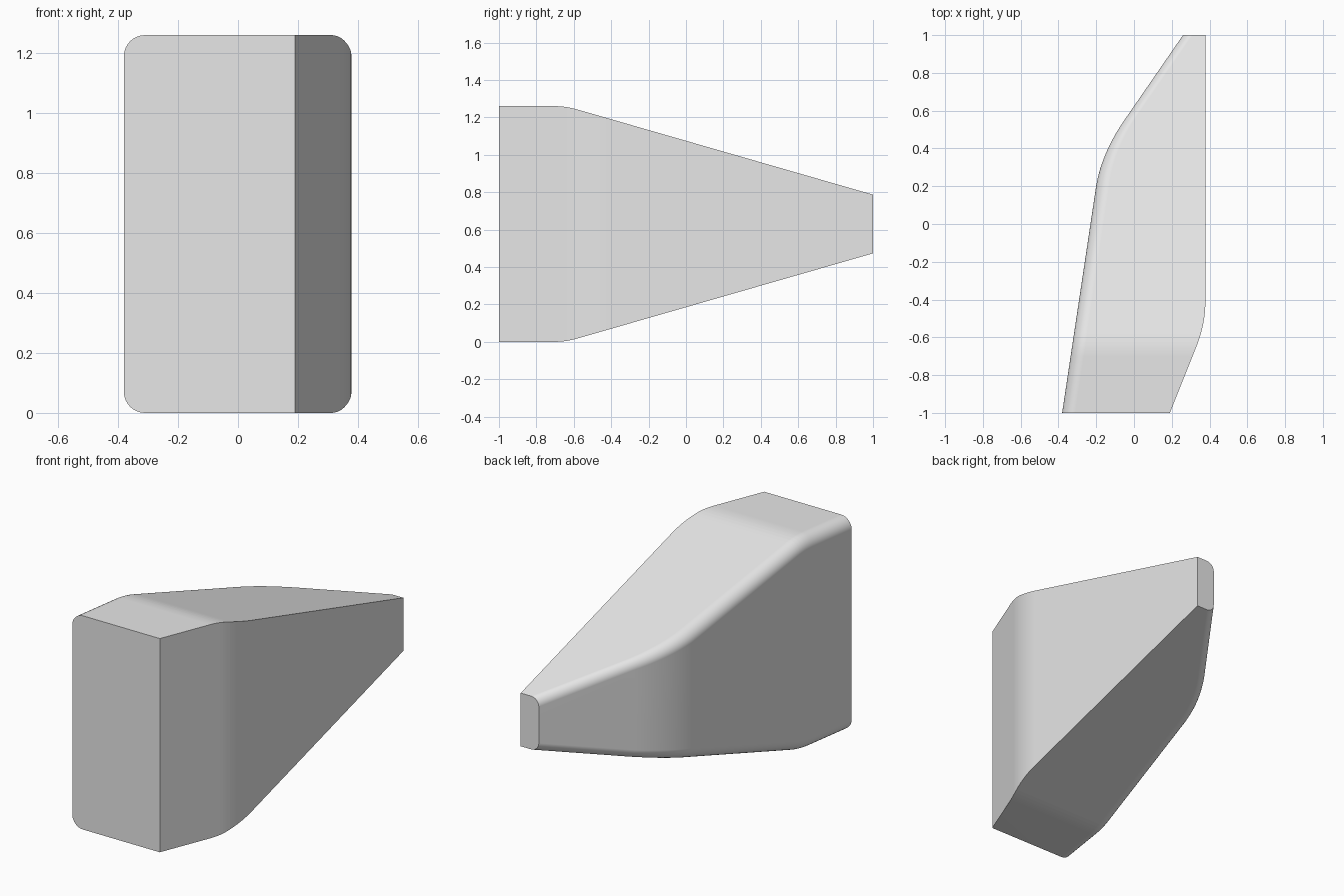
import bpy, bmesh
from math import sin, cos, pi

cube = bpy.data.objects.get("Cube")
if cube:
    bpy.data.objects.remove(cube, do_unlink=True)


def bend(y, corner, value, slope_a, slope_b, half):
    """Two straight runs joined by a soft bend around a corner."""
    d = y - corner
    ramp = 0 if d <= -half else d if d >= half else (d + half) ** 2 / (4 * half)
    return value + slope_a * d + (slope_b - slope_a) * ramp


def bend_stations(corner, half, steps):
    return [corner - half + 2 * half * i / steps for i in range(steps + 1)]


# Plan of each side wall and half height of the body: corner, value, slopes, bend size
RIGHT_WALL = (-0.53, 0.378, 0.4, 0.0, 0.12)
LEFT_WALL = (0.37, -0.175, 0.15, 0.69, 0.18)
HALF_HEIGHT = (-0.643, 0.63, 0.0, -0.288, 0.06)
MID_Z = 0.63
FILLET_STEPS = 8

stations = {-1.0, 1.0}
for wall, steps in ((RIGHT_WALL, 10), (LEFT_WALL, 14), (HALF_HEIGHT, 6)):
    stations.update(round(y, 4) for y in bend_stations(wall[0], wall[4], steps))


def section(y):
    """Cross-section: square edges on one side, rounded edges on the other."""
    left, right, half = (bend(y, *s) for s in (LEFT_WALL, RIGHT_WALL, HALF_HEIGHT))
    radius = 0.07 - bend(y, 0.37, 0.02, 0, 0, 0.18) * min(max((y - 0.19) / 0.36, 0), 1)
    upper = [(right, half)]
    for i in range(FILLET_STEPS + 1):
        a = pi / 2 * i / FILLET_STEPS
        upper.append((left + radius - radius * sin(a), half - radius + radius * cos(a)))
    lower = [(x, -z) for x, z in reversed(upper)]
    return [(x, y, MID_Z + z) for x, z in upper + lower]


# Body: loft through the sections and close both ends
bm = bmesh.new()
rings = [[bm.verts.new(p) for p in section(y)] for y in sorted(stations)]
for a, b in zip(rings, rings[1:]):
    for i in range(len(a)):
        j = (i + 1) % len(a)
        bm.faces.new((a[i], a[j], b[j], b[i]))
bm.faces.new(rings[0])
bm.faces.new(rings[-1])
bmesh.ops.recalc_face_normals(bm, faces=bm.faces)
mesh = bpy.data.meshes.new("tapered_body")
bm.to_mesh(mesh)
bm.free()

body = bpy.data.objects.new("tapered_body", mesh)
bpy.context.collection.objects.link(body)

# Plain grey material
grey = bpy.data.materials.new("light_grey")
grey.use_nodes = True
grey.diffuse_color = (0.8, 0.8, 0.8, 1)
grey.node_tree.nodes["Principled BSDF"].inputs["Base Color"].default_value = (0.8, 0.8, 0.8, 1)
mesh.materials.append(grey)

# Smooth bends, crisp square edges
bpy.ops.object.select_all(action="DESELECT")
body.select_set(True)
bpy.context.view_layer.objects.active = body
bpy.ops.object.shade_smooth_by_angle(angle=pi / 6)
weighted = body.modifiers.new("even_shading", "WEIGHTED_NORMAL")
weighted.keep_sharp = True
